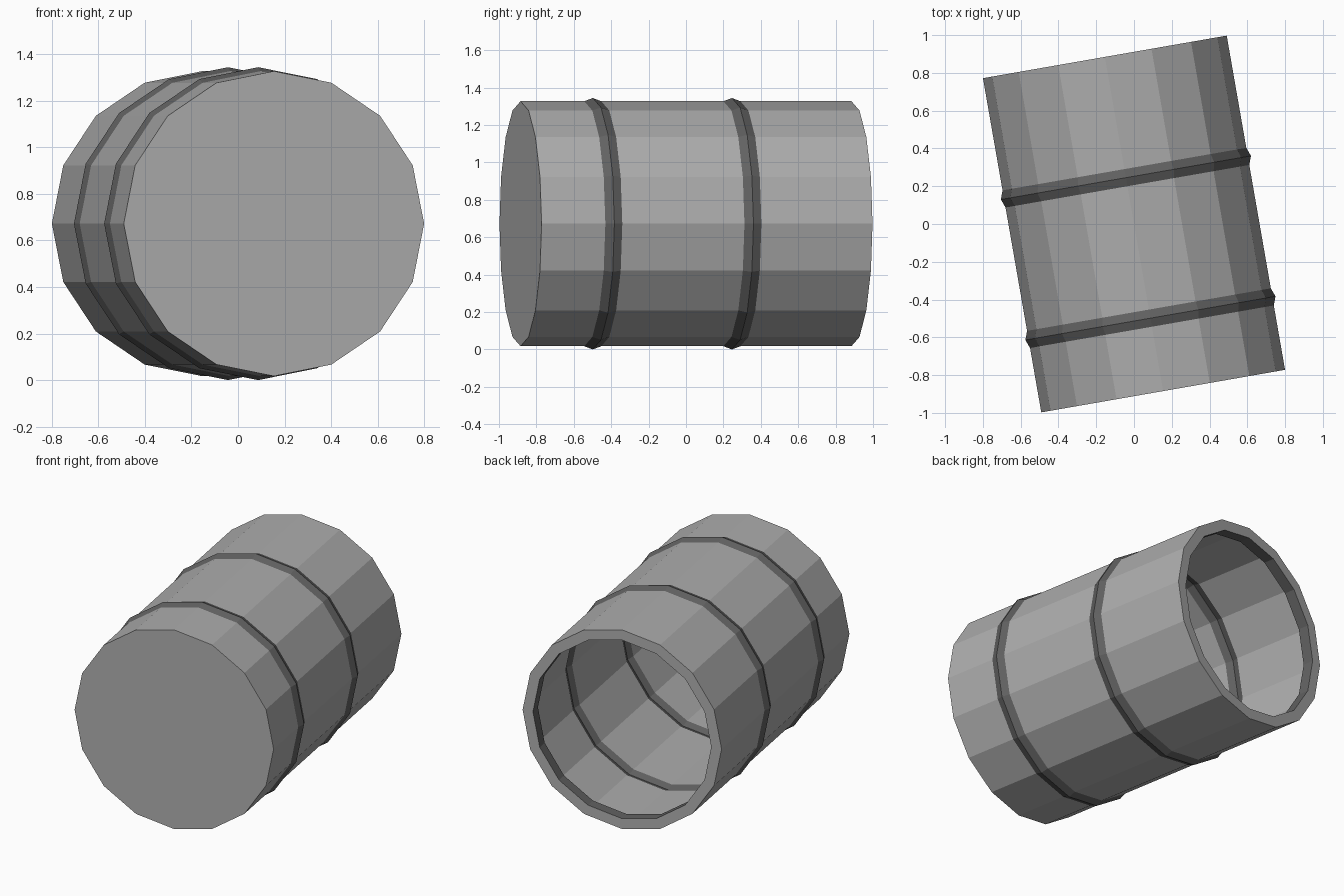
import bpy
import bmesh
from math import cos, sin, radians, tau
from mathutils import Matrix

cube = bpy.data.objects.get("Cube")
if cube:
    bpy.data.objects.remove(cube)

SIDES = 16
RADIUS = 0.655
PEAK = 0.672          # hoop crest radius
LIP = 0.587           # radius of the opening
END = 0.898           # half length of the drum
HOOPS = (-0.506, 0.249)
HALF_HOOP = 0.046
# Lay the drum on its side along y, turned slightly about z
PLACE = Matrix.Translation((0, 0, PEAK)) @ Matrix.Rotation(radians(9.9), 4, "Z")


def material(name, value):
    mat = bpy.data.materials.new(name)
    mat.use_nodes = True
    color = (value, value, value, 1)
    mat.diffuse_color = color
    mat.node_tree.nodes["Principled BSDF"].inputs["Base Color"].default_value = color
    return mat


def lathe(name, profile, mat, cap=False):
    """Turn (radius, distance along y) points into a faceted open shell."""
    bm = bmesh.new()
    rings = []
    for r, y in profile:
        angles = [tau * i / SIDES for i in range(SIDES)]
        rings.append([bm.verts.new((r * cos(a), y, r * sin(a))) for a in angles])
    for a, b in zip(rings, rings[1:]):
        for i in range(SIDES):
            j = (i + 1) % SIDES
            bm.faces.new((a[i], b[i], b[j], a[j]))
    if cap:
        bm.faces.new(rings[0])
    mesh = bpy.data.meshes.new(name)
    bm.to_mesh(mesh)
    bm.free()
    mesh.materials.append(mat)
    obj = bpy.data.objects.new(name, mesh)
    obj.matrix_world = PLACE
    bpy.context.collection.objects.link(obj)
    return obj


grey = material("light grey metal", 0.42)
dark = material("dark grey metal", 0.12)

# Thin wall sections between the hoops; the front one carries the closed end
front, back = HOOPS
lathe("front_wall", [(RADIUS, -END), (RADIUS, front - HALF_HOOP)], grey, cap=True)
lathe("middle_wall", [(RADIUS, front + HALF_HOOP), (RADIUS, back - HALF_HOOP)], grey)

# Rear wall folds inward into a flat rim around the opening
lathe("back_wall", [(RADIUS, back + HALF_HOOP), (RADIUS, END), (LIP, END)], grey)

# Raised hoops, pressed out so they show as grooves inside
for name, y in zip(("front_hoop", "back_hoop"), HOOPS):
    lathe(name, [(RADIUS, y - HALF_HOOP), (PEAK, y), (RADIUS, y + HALF_HOOP)], dark)

# Short dark lip turned into the opening
lathe("inner_lip", [(LIP, END), (LIP, END - 0.07)], dark)
